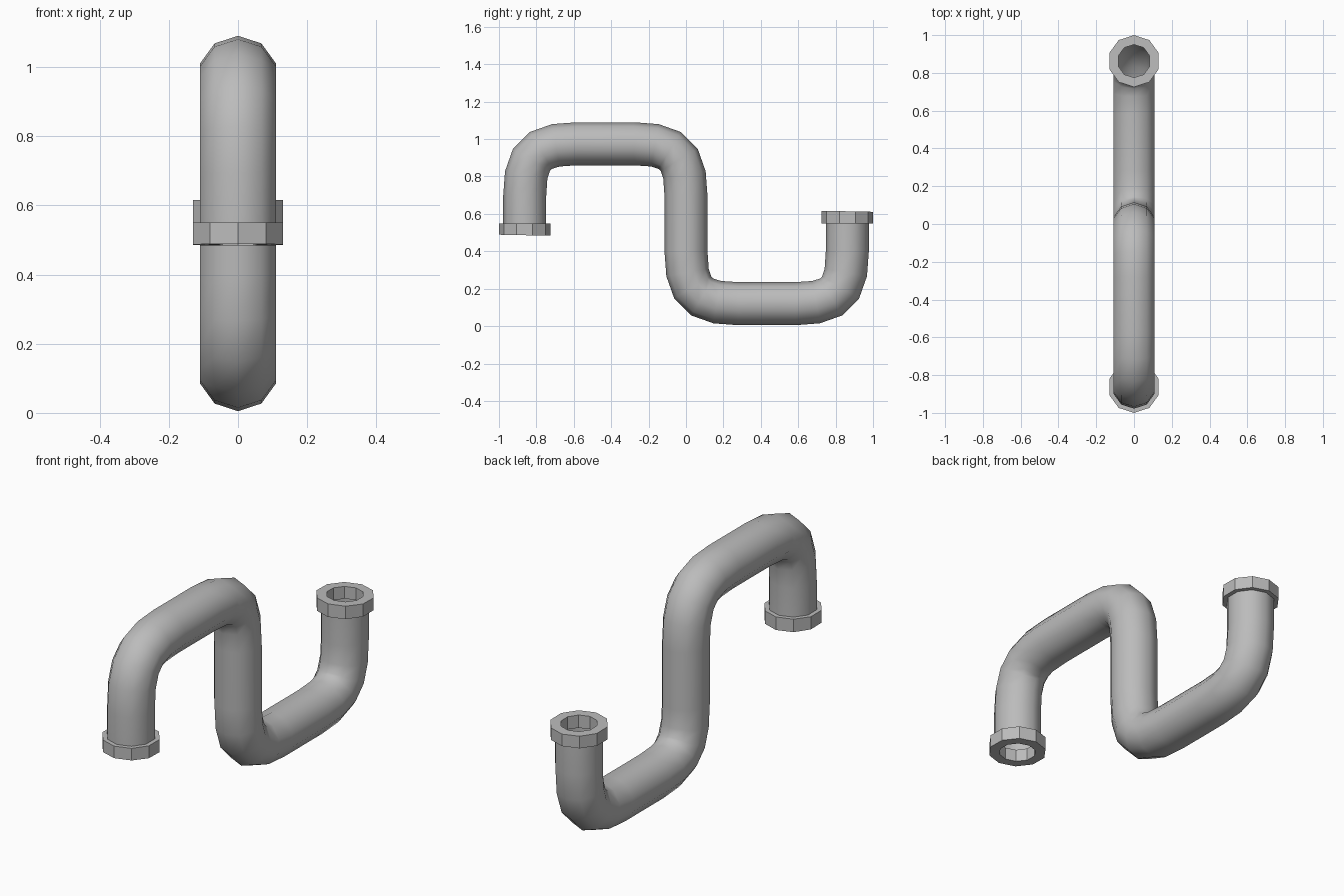
import bpy, bmesh, math
from mathutils import Vector

if "Cube" in bpy.data.objects:
    bpy.data.objects.remove(bpy.data.objects["Cube"])

SIDES = 10
PIPE_R, BORE_R, FLANGE_R = 0.115, 0.0875, 0.1375
SPAN, LOW, MID, HIGH = 0.8625, 0.12, 0.55, 0.975
BEND, PULL, STEPS = 0.28, 0.78, 5

grey = bpy.data.materials.new("pipe grey")
grey.use_nodes = True
grey.diffuse_color = (0.5, 0.5, 0.5, 1)
grey.node_tree.nodes["Principled BSDF"].inputs["Base Color"].default_value = (0.5, 0.5, 0.5, 1)


def finish(name, bm):
    bmesh.ops.recalc_face_normals(bm, faces=bm.faces)
    mesh = bpy.data.meshes.new(name)
    bm.to_mesh(mesh)
    bm.free()
    mesh.materials.append(grey)
    obj = bpy.data.objects.new(name, mesh)
    bpy.context.collection.objects.link(obj)
    return obj


def bridge(bm, a, b):
    for i in range(SIDES):
        j = (i + 1) % SIDES
        bm.faces.new((a[i], a[j], b[j], b[i]))


def bend(before, corner, after):
    """Points and tangents along a rounded corner."""
    u, v = (before - corner).normalized(), (after - corner).normalized()
    k = BEND * (1 - PULL)
    p = [corner + u * BEND, corner + u * k, corner + v * k, corner + v * BEND]
    for n in range(STEPS + 1):
        t = n / STEPS
        s = 1 - t
        point = p[0] * s**3 + p[1] * 3*s*s*t + p[2] * 3*s*t*t + p[3] * t**3
        tangent = (p[1] - p[0]) * s*s + (p[2] - p[1]) * 2*s*t + (p[3] - p[2]) * t*t
        yield point, tangent.normalized()


# Winding pipe, swept along a planar path
corners = [Vector((0, y, z)) for y, z in
           ((-SPAN, MID), (-SPAN, HIGH), (0, HIGH), (0, LOW), (SPAN, LOW), (SPAN, MID))]
up = Vector((0, 0, 1))
path = [(corners[0], up)]
for i in range(1, len(corners) - 1):
    path += bend(*corners[i - 1:i + 2])
path.append((corners[-1], up))

bm = bmesh.new()
side = Vector((1, 0, 0))
rings = []
for point, tangent in path:
    normal = side.cross(tangent)
    angles = [math.tau * i / SIDES for i in range(SIDES)]
    rings.append([bm.verts.new(point + (normal * math.cos(a) + side * math.sin(a)) * PIPE_R)
                  for a in angles])
for a, b in zip(rings, rings[1:]):
    bridge(bm, a, b)
pipe = finish("pipe", bm)
for poly in pipe.data.polygons:
    poly.use_smooth = True


# Flat-faced end collars with an open bore and a slightly slanted mouth
def flange(name, y, direction):
    bm = bmesh.new()
    loops = []
    for radius, height in ((BORE_R, 0), (FLANGE_R, 0), (FLANGE_R, 0.064), (BORE_R, 0.064)):
        loop = []
        for i in range(SIDES):
            a = math.tau * i / SIDES
            dy = radius * math.cos(a)
            slant = -0.02 * dy if height else 0
            loop.append(bm.verts.new((radius * math.sin(a), y + dy,
                                      MID + direction * height + slant)))
        loops.append(loop)
    for n in range(4):
        bridge(bm, loops[n], loops[(n + 1) % 4])
    finish(name, bm)


flange("front_flange", -SPAN, -1)
flange("back_flange", SPAN, 1)
